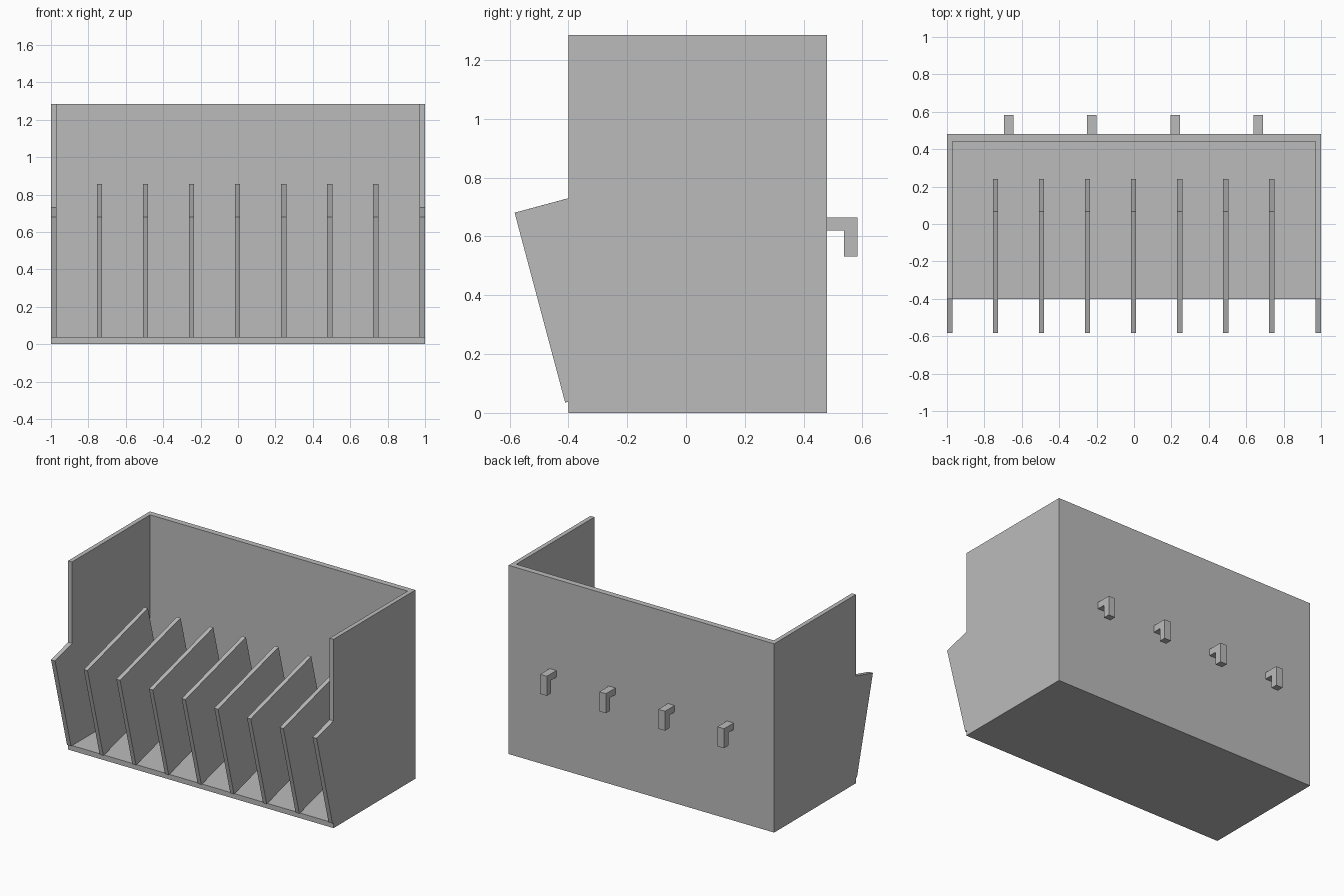
import bpy
import bmesh

cube = bpy.data.objects.get("Cube")
if cube:
    bpy.data.objects.remove(cube, do_unlink=True)

GREY = (0.5, 0.5, 0.5, 1)
grey = bpy.data.materials.new("plain grey")
grey.use_nodes = True
grey.diffuse_color = GREY
grey.node_tree.nodes["Principled BSDF"].inputs["Base Color"].default_value = GREY


def panel(name, outline, x0, x1):
    """Extrude a (y, z) outline along x."""
    bm = bmesh.new()
    face = bm.faces.new([bm.verts.new((x0, y, z)) for y, z in outline])
    grown = bmesh.ops.extrude_face_region(bm, geom=[face])["geom"]
    verts = [g for g in grown if isinstance(g, bmesh.types.BMVert)]
    bmesh.ops.translate(bm, verts=verts, vec=(x1 - x0, 0, 0))
    bmesh.ops.recalc_face_normals(bm, faces=bm.faces)
    mesh = bpy.data.meshes.new(name)
    bm.to_mesh(mesh)
    bm.free()
    mesh.materials.append(grey)
    obj = bpy.data.objects.new(name, mesh)
    bpy.context.collection.objects.link(obj)


def rect(y0, y1, z0, z1):
    return [(y0, z0), (y1, z0), (y1, z1), (y0, z1)]


FRONT, BACK, TOP, WALL = -0.4, 0.48, 1.285, 0.03

# Open box: floor, back wall and side walls with a tilted front lip
panel("floor", rect(FRONT, 0.44, 0, 0.035), -1 + WALL, 1 - WALL)
panel("back_wall", rect(0.44, BACK, 0, TOP), -1 + WALL, 1 - WALL)
side = [(FRONT, 0), (BACK, 0), (BACK, TOP), (FRONT, TOP), (FRONT, 0.73),
        (-0.583, 0.681), (-0.411, 0.035), (FRONT, 0.038)]
panel("right_side_wall", side, -1, -1 + WALL)
panel("left_side_wall", side, 1 - WALL, 1)

# Square dividers leaning forward, resting on the floor's front edge
divider = [(-0.411, 0.035), (0.241, 0.21), (0.068, 0.856), (-0.583, 0.681)]
for i in range(1, 8):
    x = -0.986 + 0.246 * i
    panel(f"divider_{i}", divider, x - 0.014, x + 0.014)

# Hanging hooks on the back
hook = [(BACK, 0.62), (0.537, 0.62), (0.537, 0.532),
        (0.583, 0.532), (0.583, 0.665), (BACK, 0.665)]
for i in range(4):
    x = -0.67 + 0.445 * i
    panel(f"hook_{i + 1}", hook, x - 0.025, x + 0.025)
